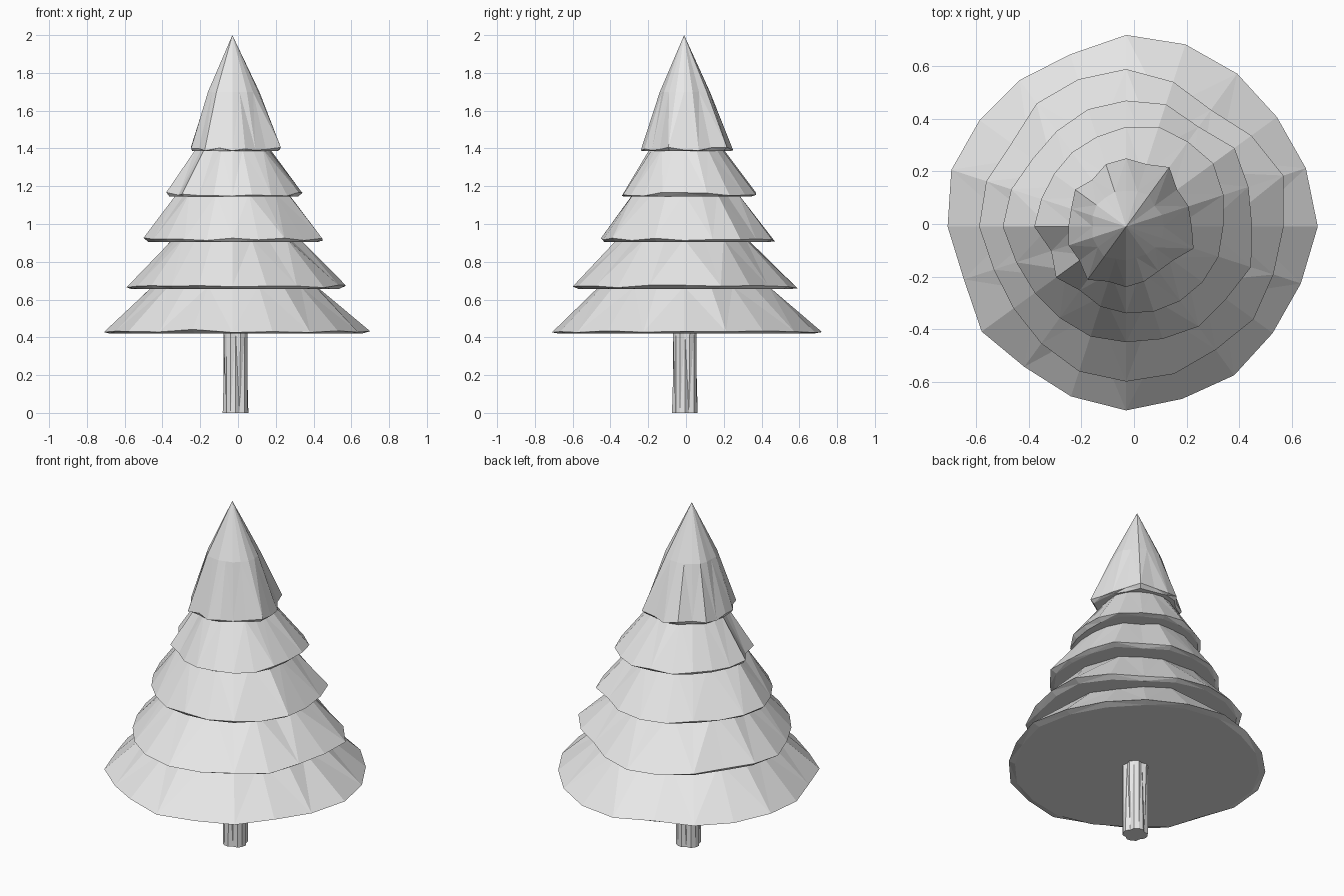
import bpy
import bmesh
import random
from math import cos, sin, tau

random.seed(4)

default_cube = bpy.data.objects.get("Cube")
if default_cube:
    bpy.data.objects.remove(default_cube, do_unlink=True)

# One flat colour for the whole tree
grey = bpy.data.materials.new("pale grey")
grey.use_nodes = True
colour = (0.8, 0.8, 0.8, 1)
grey.diffuse_color = colour
grey.node_tree.nodes["Principled BSDF"].inputs["Base Color"].default_value = colour


def ring(bm, centre, radii, height, jitter=0):
    """Closed ring of vertices with one radius per spoke."""
    step = tau / len(radii)
    return [bm.verts.new((centre[0] + r * cos(i * step),
                          centre[1] + r * sin(i * step),
                          height + random.uniform(-jitter, jitter)))
            for i, r in enumerate(radii)]


def skin(bm, lower, upper):
    """Join two rings with triangles, alternating the diagonal for rough facets."""
    count = len(lower)
    for i in range(count):
        j = (i + 1) % count
        a, b, c, d = lower[i], lower[j], upper[j], upper[i]
        if i % 2:
            bm.faces.new((a, b, c))
            bm.faces.new((a, c, d))
        else:
            bm.faces.new((a, b, d))
            bm.faces.new((b, c, d))


def finish(bm, name):
    """Turn the bmesh into a flat-shaded object."""
    bmesh.ops.recalc_face_normals(bm, faces=bm.faces)
    mesh = bpy.data.meshes.new(name)
    bm.to_mesh(mesh)
    bm.free()
    mesh.materials.append(grey)
    bpy.context.collection.objects.link(bpy.data.objects.new(name, mesh))


def soften(radii, scale, keep, rough=0):
    """Scale an outline, pull it towards a circle and roughen it."""
    mean = sum(radii) / len(radii)
    return [scale * (mean + keep * (r - mean)) * random.uniform(1 - rough, 1 + rough)
            for r in radii]


def branch_tier(name, rim_height, outline, top_scale, top_height, apex=None):
    """Ragged skirt with a thin bevelled lip, a flat underside and a closed top."""
    radii = [r / 100 for r in outline]
    bm = bmesh.new()
    under = ring(bm, axis, soften(radii, 0.95, 0.8), rim_height - 0.012)
    rim = ring(bm, axis, radii, rim_height, 0.01)
    top = ring(bm, axis, soften(radii, top_scale, 0.6, 0.05), top_height)
    bm.faces.new(under)
    skin(bm, under, rim)
    skin(bm, rim, top)
    if apex:
        tip = bm.verts.new((*axis, apex))
        for i, vert in enumerate(top):
            bm.faces.new((vert, top[(i + 1) % len(top)], tip))
    else:
        bm.faces.new(top)
    finish(bm, name)


axis = (-0.03, -0.01)

# Branch tiers, rim outlines in hundredths going round from the left side
branch_tier("bottom_branches", 0.432,
            (73, 72, 71, 72, 73, 73, 69, 69, 69, 70,
             68, 65, 68, 66, 68, 70, 69, 70, 69, 70), 0.63, 0.67)
branch_tier("lower_branches", 0.668,
            (60, 63, 59, 55, 58, 60, 59, 58, 54, 56,
             56, 53, 53, 55, 58, 59, 59, 58, 60, 59), 0.58, 0.92)
branch_tier("middle_branches", 0.917,
            (48, 49, 51, 47, 49, 48, 47, 45, 44, 46,
             47, 44, 43, 43, 44, 44, 45, 47, 47, 50), 0.61, 1.16)
branch_tier("upper_branches", 1.158,
            (37, 39, 41, 40, 40, 38, 36, 35, 34, 34,
             35, 30, 33, 30, 32, 33, 34, 35, 36, 37), 0.54, 1.395)
branch_tier("top_branches", 1.398,
            (25, 25, 24, 28, 25, 26, 25, 22, 24, 22,
             22, 23, 22, 25, 22, 23, 22, 21, 22, 27), 0.57, 1.7, apex=2)

# Trunk, a rough post with shallow bark grooves
bm = bmesh.new()
bark = [0.056 if i % 4 == 1 else 0.068 for i in range(16)]
foot = ring(bm, (-0.013, -0.006), bark, 0)
head = ring(bm, (-0.013, -0.006), bark[1:] + bark[:1], 0.43)
bm.faces.new(foot)
bm.faces.new(head)
skin(bm, foot, head)
finish(bm, "trunk")
